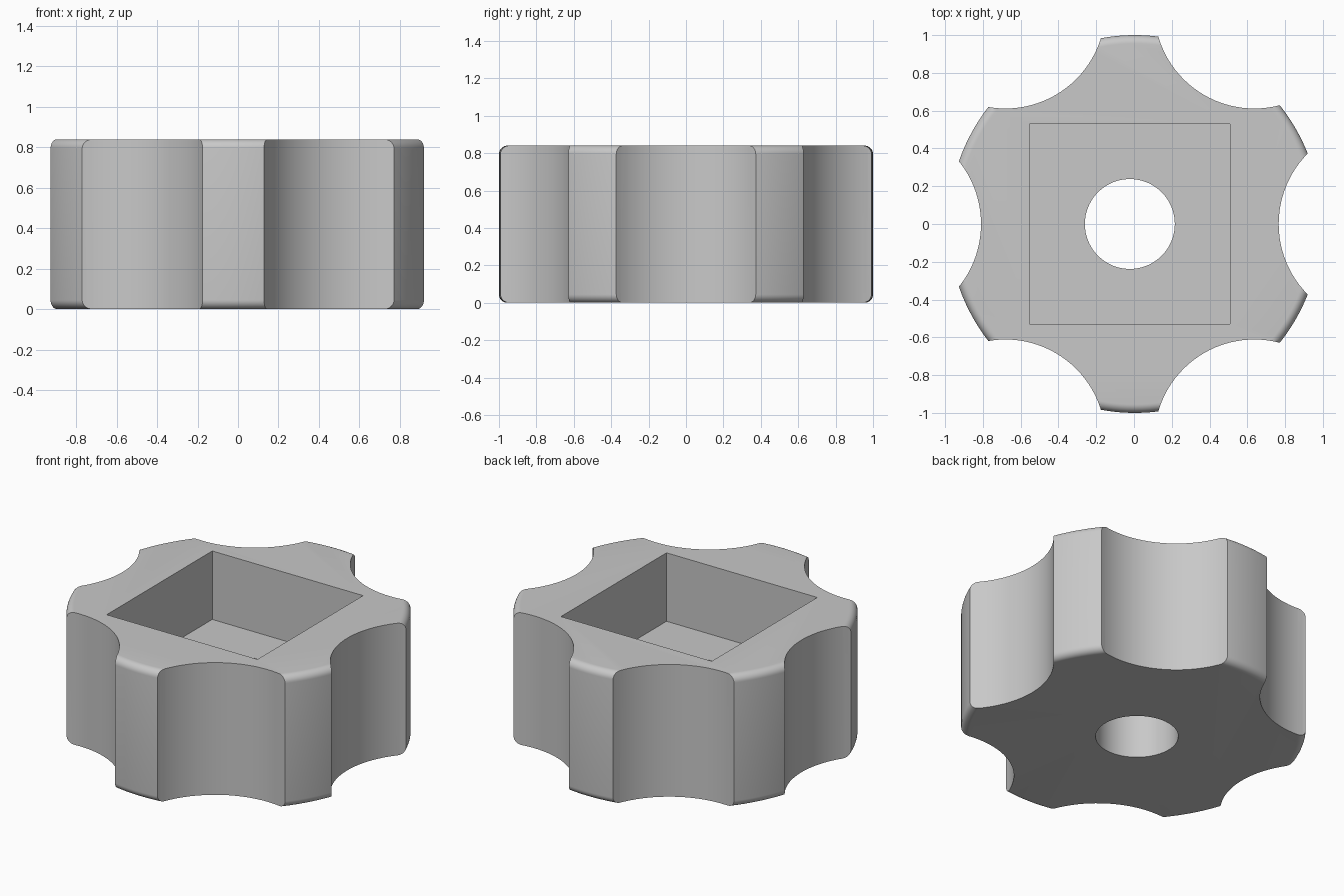
import bpy, bmesh, math
from mathutils import Matrix

HEIGHT, RIM, AXIS = 0.84, 0.045, -0.022   # AXIS: x of bore, pocket and grip pattern
POCKET_FLOOR = 0.405

cube = bpy.data.objects.get("Cube")
if cube:
    bpy.data.objects.remove(cube, do_unlink=True)

grey = bpy.data.materials.new("plain grey")
grey.use_nodes = True
colour = (0.58, 0.58, 0.58, 1)
grey.diffuse_color = colour
grey.node_tree.nodes["Principled BSDF"].inputs["Base Color"].default_value = colour


def add_object(name, bm, helper=False):
    bmesh.ops.recalc_face_normals(bm, faces=bm.faces)
    mesh = bpy.data.meshes.new(name)
    bm.to_mesh(mesh)
    bm.free()
    mesh.materials.append(grey)
    ob = bpy.data.objects.new(name, mesh)
    bpy.context.collection.objects.link(ob)
    ob.hide_render = helper
    return ob


def cylinder(name, radius, x, y):
    bm = bmesh.new()
    bmesh.ops.create_cone(bm, cap_ends=True, segments=96, radius1=radius, radius2=radius,
                          depth=2, matrix=Matrix.Translation((x, y, HEIGHT / 2)))
    return add_object(name, bm, True)


# Knob body: turned disc with rounded rims
profile = [(0, 0)]
for centre_z, start in ((RIM, -90), (HEIGHT - RIM, 0)):
    for i in range(9):
        a = math.radians(start + i * 90 / 8)
        profile.append((1 - RIM + RIM * math.cos(a), centre_z + RIM * math.sin(a)))
profile.append((0, HEIGHT))
bm = bmesh.new()
verts = [bm.verts.new((r, 0, z)) for r, z in profile]
edges = [bm.edges.new(pair) for pair in zip(verts, verts[1:])]
bmesh.ops.spin(bm, geom=verts + edges, cent=(0, 0, 0), axis=(0, 0, 1),
               angle=math.tau, steps=160, use_duplicate=False)
bmesh.ops.remove_doubles(bm, verts=bm.verts, dist=1e-5)
bmesh.ops.transform(bm, matrix=Matrix.Translation((0.004, 0, 0)) @ Matrix.Diagonal((0.987, 1, 1, 1)),
                    verts=bm.verts)
# Merge the fan triangles into single flat caps
flat = [f for f in bm.faces if abs(f.normal.z) > 0.9999]
bmesh.ops.dissolve_faces(bm, faces=flat)
knob = add_object("knob_body", bm)

# Six finger scallops and the through bore
cutters = [cylinder("bore_cutter", 0.238, AXIS, 0)]
for i in range(6):
    a = math.radians(60 * i)
    cutters.append(cylinder("scallop_cutter", 0.53, AXIS + 1.318 * math.cos(a), 1.318 * math.sin(a)))

# Square pocket open at the top
bm = bmesh.new()
bmesh.ops.create_cube(bm, size=1, matrix=Matrix.Translation((AXIS, 0, POCKET_FLOOR + 0.5))
                      @ Matrix.Diagonal((1.06, 1.06, 1, 1)))
cutters.append(add_object("pocket_cutter", bm, True))

# Apply the cuts, then discard the cutters
bpy.context.view_layer.objects.active = knob
for ob in bpy.context.selected_objects:
    ob.select_set(False)
knob.select_set(True)
for cutter in cutters:
    cut = knob.modifiers.new("cut", "BOOLEAN")
    cut.operation, cut.solver, cut.object = "DIFFERENCE", "EXACT", cutter
    bpy.ops.object.modifier_apply(modifier=cut.name)
    bpy.data.objects.remove(cutter, do_unlink=True)
bpy.ops.object.shade_smooth_by_angle(angle=math.radians(30))
